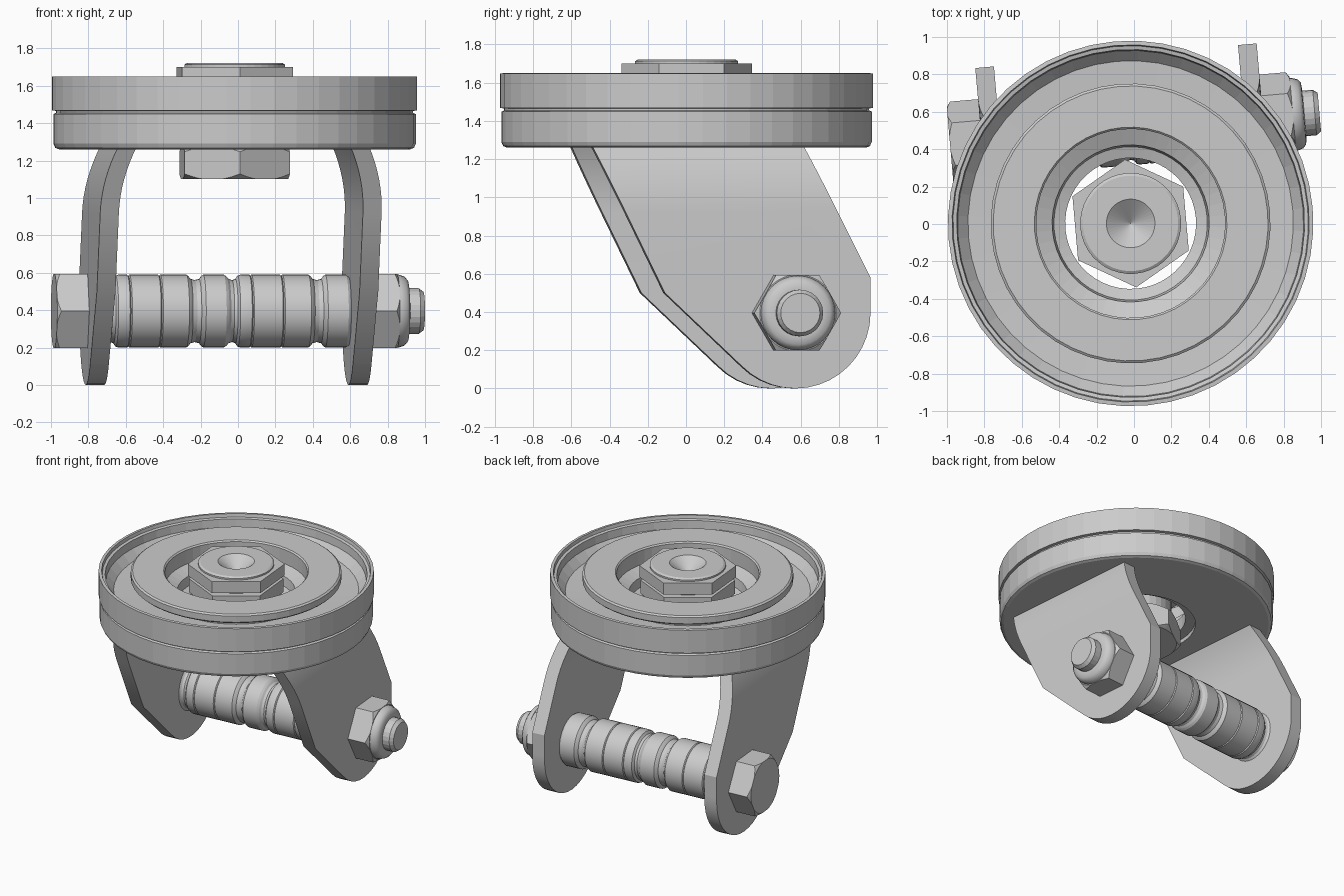
import bpy, bmesh
from math import pi, sin, cos, radians
from mathutils import Matrix, Vector

if "Cube" in bpy.data.objects:
    bpy.data.objects.remove(bpy.data.objects["Cube"])

# whole caster is swivelled slightly about the vertical
PLACE = Matrix.Translation((-0.018, 0.003, 0)) @ Matrix.Rotation(radians(5), 4, 'Z')
AXLE_Y, AXLE_Z = 0.505, 0.395
# turns a z-axis lathe into an x-axis one centred on the axle
TO_AXLE = Matrix(((0, 0, 1, 0), (1, 0, 0, AXLE_Y), (0, 1, 0, AXLE_Z), (0, 0, 0, 1)))
UP = Matrix.Identity(4)


def finish(name, bm, matrix=UP, smooth=None):
    bmesh.ops.remove_doubles(bm, verts=bm.verts, dist=1e-5)
    bmesh.ops.recalc_face_normals(bm, faces=bm.faces)
    bm.transform(PLACE @ matrix)
    me = bpy.data.meshes.new(name)
    bm.to_mesh(me)
    bm.free()
    ob = bpy.data.objects.new(name, me)
    bpy.context.collection.objects.link(ob)
    bpy.context.view_layer.objects.active = ob
    if smooth:
        bpy.ops.object.select_all(action='DESELECT')
        ob.select_set(True)
        bpy.ops.object.shade_smooth_by_angle(angle=radians(smooth))
    return ob


def lathe(name, profile, matrix=UP, seg=40, start=0.0, closed=False, smooth=None):
    """Revolve (radius, height) points; open profiles start and end on the axis."""
    bm = bmesh.new()
    pts = profile + profile[:1] if closed else profile
    vs = [bm.verts.new((r * cos(start), r * sin(start), z)) for r, z in pts]
    es = [bm.edges.new(p) for p in zip(vs, vs[1:])]
    bmesh.ops.spin(bm, geom=vs + es, cent=(0, 0, 0), axis=(0, 0, 1),
                   angle=2 * pi, steps=seg, use_duplicate=False)
    bmesh.ops.remove_doubles(bm, verts=bm.verts, dist=1e-5)
    return finish(name, bm, matrix, smooth)


def hex_part(name, R, z0, z1, matrix, start, top=False, bottom=False):
    """Hexagonal prism whose corners are turned off by a cone at chosen ends."""
    ob = lathe(name, [(0, z0), (R, z0), (R, z1), (0, z1)], matrix, 6, start)
    ri, ro, h = R * 0.88, R * 1.1, R * 0.16
    prof = [(0, z0 - 0.001 * (not bottom))]
    prof += [(ri, z0), (ro, z0 + h)] if bottom else [(ro, z0 - 0.001)]
    prof += [(ro, z1 - h), (ri, z1)] if top else [(ro, z1 + 0.001)]
    prof += [(0, z1 + 0.001 * (not top))]
    cut = lathe(name + "_cutter", prof, matrix, 48)
    cut.hide_render = True
    mod = ob.modifiers.new("chamfer", 'BOOLEAN')
    mod.operation, mod.object, mod.solver = 'INTERSECT', cut, 'EXACT'
    bpy.context.view_layer.objects.active = ob
    bpy.ops.object.modifier_apply(modifier=mod.name)
    bpy.data.objects.remove(cut)
    return ob


# swivel housing: lower body with hole, channel and flanged inner ring
lathe("swivel_housing", [
    (0.42, 1.26), (0.94, 1.26), (0.96, 1.268), (0.97, 1.29), (0.97, 1.448),
    (0.955, 1.455), (0.955, 1.465), (0.977, 1.468), (0.977, 1.648), (0.955, 1.65),
    (0.95, 1.625), (0.93, 1.62), (0.925, 1.56), (0.87, 1.50), (0.54, 1.48),
    (0.54, 1.58), (0.735, 1.58), (0.748, 1.592), (0.748, 1.64), (0.735, 1.65),
    (0.515, 1.65), (0.505, 1.64), (0.505, 1.53), (0.42, 1.49), (0.41, 1.42),
    (0.35, 1.40), (0.35, 1.30), (0.42, 1.29)], seg=48, closed=True)

# king bolt: hex head with centre-drilled cap, shank and nut underneath
hex_part("king_bolt_head", 0.343, 1.61, 1.70, UP, pi / 2)
lathe("king_bolt_cap", [(0, 1.62), (0.13, 1.722), (0.255, 1.722), (0.27, 1.712),
                        (0.27, 1.69), (0, 1.60)], seg=40)
# open the head under the countersink
head = bpy.data.objects["king_bolt_head"]
drill = lathe("drill_cutter", [(0, 1.615), (0.14, 1.725), (0, 1.725)], seg=40)
drill.hide_render = True
mod = head.modifiers.new("drill", 'BOOLEAN')
mod.operation, mod.object = 'DIFFERENCE', drill
bpy.context.view_layer.objects.active = head
bpy.ops.object.modifier_apply(modifier=mod.name)
bpy.data.objects.remove(drill)
lathe("king_bolt_shank", [(0, 1.2), (0.25, 1.2), (0.25, 1.62), (0, 1.61)], seg=32)
hex_part("king_bolt_collar", 0.335, 1.48, 1.585, UP, pi / 2)
hex_part("king_nut", 0.326, 1.10, 1.275, UP, pi / 2, top=True, bottom=True)

# fork legs: outline extruded sideways, tops bent inward into the housing
outline = [(-0.57, 1.30), (-0.18, 0.50)]
outline += [(AXLE_Y + 0.395 * cos(radians(a)), AXLE_Z + 0.395 * sin(radians(a)))
            for a in range(225, 361, 9)]
outline += [(0.90, 0.42), (0.90, 0.58), (0.54, 1.30)]
for side, name in ((1, "fork_leg_right"), (-1, "fork_leg_left")):
    bm = bmesh.new()
    face = bm.faces.new([bm.verts.new((0.655, y, z)) for y, z in outline])
    ext = bmesh.ops.extrude_face_region(bm, geom=[face])["geom"]
    bmesh.ops.translate(bm, vec=(0.1, 0, 0),
                        verts=[g for g in ext if isinstance(g, bmesh.types.BMVert)])
    for i in range(8):
        bmesh.ops.bisect_plane(bm, geom=bm.verts[:] + bm.edges[:] + bm.faces[:],
                               plane_co=(0, 0, 0.92 + i * 0.045), plane_no=(0, 0, 1))
    for v in bm.verts:
        if v.co.z > 0.92:
            v.co.x -= 0.075 * ((v.co.z - 0.92) / 0.34) ** 2
        v.co.x *= side
    finish(name, bm, smooth=25)

# axle sleeve: two identical grooved bushings end to end
unit = [(0.185, 0), (0.172, 0.012), (0.166, 0.03), (0.172, 0.048), (0.19, 0.06),
        (0.195, 0.075), (0.195, 0.122), (0.188, 0.128), (0.195, 0.134),
        (0.195, 0.288), (0.188, 0.294), (0.195, 0.30), (0.195, 0.44),
        (0.187, 0.45), (0.172, 0.462), (0.166, 0.485), (0.172, 0.508),
        (0.187, 0.52), (0.195, 0.53), (0.195, 0.64), (0.185, 0.655)]
for i, x0 in enumerate((-0.655, 0.0)):
    lathe("axle_bushing_%d" % (i + 1),
          [(0, x0)] + [(r, x0 + t) for r, t in unit] + [(0, x0 + 0.655)],
          TO_AXLE, 36, smooth=25)

# axle bolt: hex head left, lock nut and threaded end right
hex_part("axle_bolt_head", 0.228, -0.925, -0.75, TO_AXLE, 0, bottom=True)
hex_part("axle_nut", 0.228, 0.75, 0.915, TO_AXLE, 0, top=True)
lathe("axle_nut_collar", [(0, 0.85), (0.195, 0.85), (0.195, 0.925), (0.185, 0.955),
                          (0.165, 0.972), (0.13, 0.976), (0, 0.976)],
      TO_AXLE, 32, smooth=35)
lathe("axle_bolt_end", [(0, 0.7), (0.122, 0.7), (0.122, 1.032), (0.103, 1.057),
                        (0, 1.057)], TO_AXLE, 24)
